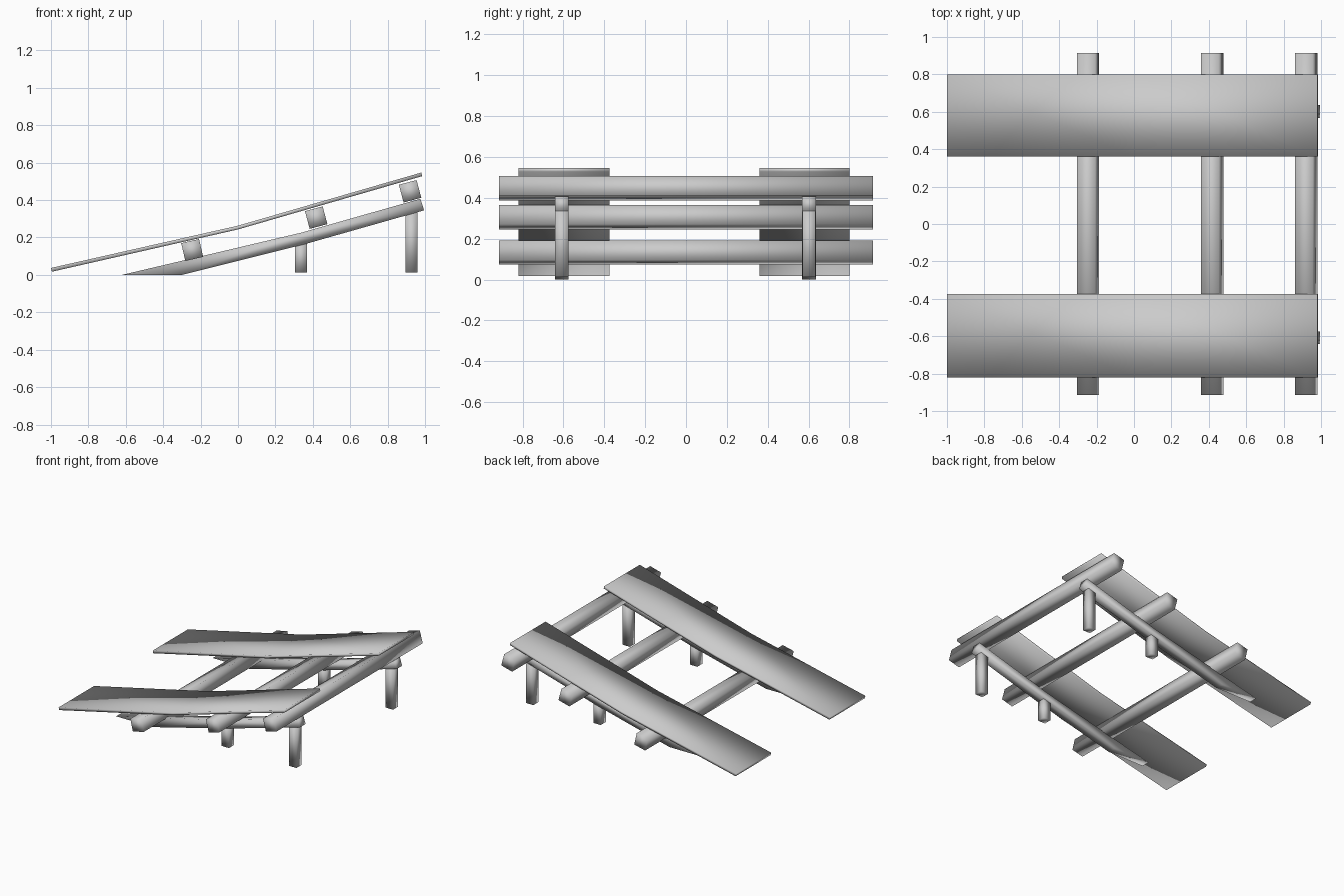
import bpy
import bmesh
import math

if "Cube" in bpy.data.objects:
    bpy.data.objects.remove(bpy.data.objects["Cube"])


def extrude_profile(name, profile, y0, y1):
    """Extrude a side profile of (x, z) points from y0 to y1."""
    bm = bmesh.new()
    face = bm.faces.new([bm.verts.new((x, y0, z)) for x, z in profile])
    ext = bmesh.ops.extrude_face_region(bm, geom=[face])
    verts = [g for g in ext["geom"] if isinstance(g, bmesh.types.BMVert)]
    bmesh.ops.translate(bm, verts=verts, vec=(0, y1 - y0, 0))
    bmesh.ops.recalc_face_normals(bm, faces=bm.faces)
    mesh = bpy.data.meshes.new(name)
    bm.to_mesh(mesh)
    bm.free()
    for p in mesh.polygons:
        p.use_smooth = True  # original has soft shading over its boxes
    obj = bpy.data.objects.new(name, mesh)
    bpy.context.collection.objects.link(obj)
    return obj


def box_profile(cx, cz, w, h, angle=0.0):
    """Rectangle in the x-z plane, tilted by angle degrees."""
    c, s = math.cos(math.radians(angle)), math.sin(math.radians(angle))
    corners = [(-w, -h), (w, -h), (w, h), (-w, h)]
    return [(cx + (x * c - z * s) / 2, cz + (x * s + z * c) / 2) for x, z in corners]


# Ramp planks, bent slightly at the middle
plank = [(-0.995, 0.017), (0.0, 0.243), (0.985, 0.528),
         (0.98, 0.547), (0.0, 0.263), (-1.0, 0.037)]
extrude_profile("ramp_plank_left", plank, 0.36, 0.80)
extrude_profile("ramp_plank_right", plank, -0.82, -0.375)

# Cross beams under the planks
for i, (x, z, tilt) in enumerate([(-0.245, 0.133, 13), (0.418, 0.306, 15), (0.92, 0.447, 15)]):
    extrude_profile(f"cross_beam_{i + 1}", box_profile(x, z, 0.098, 0.098, tilt), -0.915, 0.915)

# Sloping stringers cut flat at the ground, each with two legs
stringer = [(-0.62, 0.0), (-0.30, 0.0), (0.36, 0.165), (0.995, 0.345),
            (0.975, 0.407), (0.34, 0.226)]
for side, y in (("left", 0.602), ("right", -0.608)):
    extrude_profile(f"stringer_{side}", stringer, y - 0.034, y + 0.034)
    for name, x, top in (("short", 0.337, 0.18), ("tall", 0.928, 0.35)):
        bottom = 0.012
        prof = box_profile(x, (top + bottom) / 2, 0.065, top - bottom)
        extrude_profile(f"{name}_leg_{side}", prof, y - 0.032, y + 0.032)
